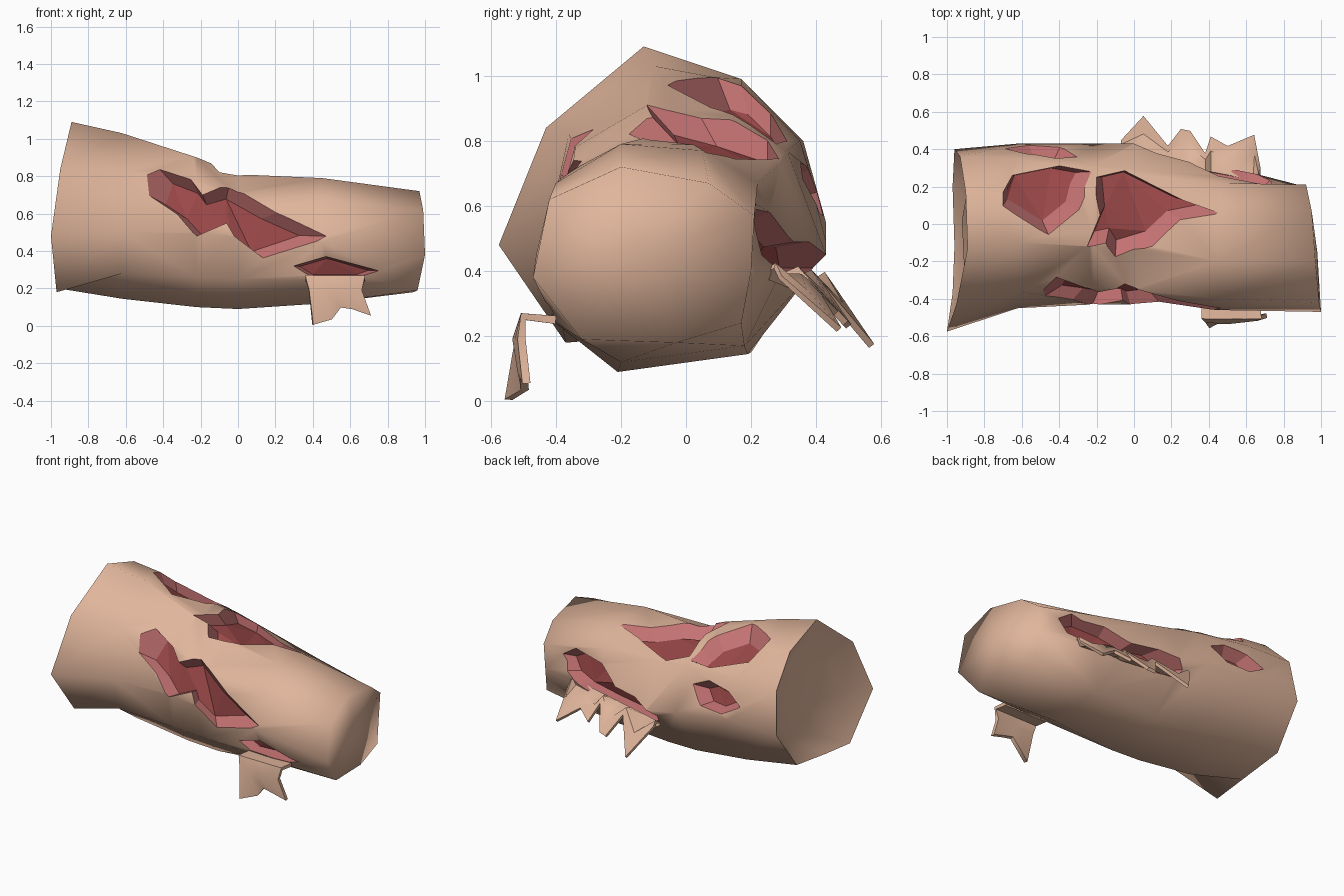
import bpy, bmesh, math
from mathutils import Vector
from mathutils.bvhtree import BVHTree

cube = bpy.data.objects.get("Cube")
if cube:
    bpy.data.objects.remove(cube, do_unlink=True)


def material(name, rgb):
    mat = bpy.data.materials.new(name)
    mat.use_nodes = True
    mat.diffuse_color = (*rgb, 1)
    mat.node_tree.nodes["Principled BSDF"].inputs["Base Color"].default_value = (*rgb, 1)
    return mat


PALETTE = [material("skin", (0.75, 0.465, 0.33)),
           material("wound_wall_pink", (0.56, 0.17, 0.17)),
           material("wound_floor_red", (0.33, 0.065, 0.065))]
SKIN, WALL, FLOOR = range(3)


def make_object(name, bm):
    bmesh.ops.recalc_face_normals(bm, faces=bm.faces)
    mesh = bpy.data.meshes.new(name)
    bm.to_mesh(mesh)
    bm.free()
    for mat in PALETTE:
        mesh.materials.append(mat)
    obj = bpy.data.objects.new(name, mesh)
    bpy.context.collection.objects.link(obj)
    return obj


def bridge(bm, a, b, closed=True):
    count = len(a)
    return [bm.faces.new((a[i], a[(i + 1) % count], b[(i + 1) % count], b[i]))
            for i in range(count if closed else count - 1)]


# Limb: nine-sided rings (y, z), starting at the top and turning to the back
sections = [
    ([-0.89, -0.9, -0.93, -0.96, -0.97, -0.96, -0.97, -1, -0.95],
     [(-0.13, 1.09), (0.17, 0.99), (0.36, 0.8), (0.4, 0.52), (0.2, 0.25),
      (-0.12, 0.2), (-0.37, 0.18), (-0.575, 0.48), (-0.43, 0.84)]),
    ([-0.62] * 9,
     [(-0.1, 1.03), (0.17, 0.96), (0.35, 0.8), (0.43, 0.55), (0.24, 0.21),
      (-0.2, 0.145), (-0.39, 0.28), (-0.45, 0.5), (-0.36, 0.82)]),
    ([-0.22] * 9,
     [(-0.12, 0.9), (0.14, 0.87), (0.31, 0.77), (0.43, 0.49), (0.2, 0.15),
      (-0.21, 0.1), (-0.38, 0.26), (-0.43, 0.5), (-0.34, 0.78)]),
    ([0] * 9,
     [(-0.12, 0.81), (0.09, 0.81), (0.29, 0.73), (0.43, 0.45), (0.19, 0.145),
      (-0.21, 0.09), (-0.38, 0.25), (-0.43, 0.48), (-0.35, 0.71)]),
    ([0.45] * 9,
     [(-0.2, 0.79), (0.05, 0.77), (0.22, 0.67), (0.32, 0.43), (0.18, 0.17),
      (-0.2, 0.12), (-0.4, 0.24), (-0.46, 0.45), (-0.4, 0.67)]),
    ([0.97, 0.95, 0.92, 0.915, 0.925, 0.94, 0.96, 1, 0.99],
     [(-0.2, 0.72), (0.07, 0.67), (0.21, 0.57), (0.2, 0.4), (0.17, 0.24),
      (-0.03, 0.18), (-0.32, 0.19), (-0.47, 0.38), (-0.42, 0.62)]),
]
bm = bmesh.new()
rings = [[bm.verts.new((x, y, z)) for x, (y, z) in zip(xs, ring)] for xs, ring in sections]
# Sunken groove inside the cut end, around a bulging middle
stump = Vector((-0.92, 0.02, 0.58))
rings.insert(0, [bm.verts.new(v.co.lerp(stump, 0.35) + Vector((0.07, 0, 0))) for v in rings[0]])
for a, b in zip(rings, rings[1:]):
    bridge(bm, a, b)
for ring, centre in ((rings[0], stump), (rings[-1], (0.98, -0.15, 0.46))):
    hub = bm.verts.new(centre)
    for i in range(len(ring)):
        bm.faces.new((ring[i], ring[i - 1], hub))
limb = make_object("limb", bm)
surface = BVHTree.FromPolygons([v.co for v in limb.data.vertices],
                               [p.vertices for p in limb.data.polygons])


def surface_point(side, u, v):
    if side == "top":
        origin, ray = Vector((u, v, 3)), Vector((0, 0, -1))
    else:
        sign = 1 if side == "back" else -1
        origin, ray = Vector((u, 3 * sign, v)), Vector((0, -sign, 0))
    return surface.ray_cast(origin, ray)[0]


def wound_cutter(name, side, push, shrink, outline):
    """Tapered plug: wide outside the skin, narrow at the wound floor."""
    rim = [surface_point(side, u, v) for u, v in outline]
    centre = sum(rim, Vector()) / len(rim)
    deep = [p.lerp(centre, shrink) + Vector(push) for p in rim]
    bm = bmesh.new()
    outer = [bm.verts.new(p - (q - p) * 0.9) for p, q in zip(rim, deep)]
    inner = [bm.verts.new(q) for q in deep]
    for face in bridge(bm, outer, inner):
        face.material_index = WALL
    lid, floor = bm.faces.new(outer), bm.faces.new(inner)
    lid.material_index, floor.material_index = WALL, FLOOR
    bmesh.ops.triangulate(bm, faces=[lid, floor])
    cutter = make_object(name, bm)
    cutter.hide_render = True
    return cutter


wounds = [
    ("front_gash", "front", (0, 0.06, -0.03), 0.25,
     [(-0.43, 0.85), (-0.25, 0.78), (-0.19, 0.7), (-0.05, 0.74), (0.2, 0.6), (0.47, 0.48),
      (0.13, 0.365), (-0.02, 0.48), (-0.06, 0.55), (-0.22, 0.48), (-0.33, 0.6), (-0.48, 0.7)]),
    ("upper_gash", "top", (-0.03, 0.02, -0.07), 0.22,
     [(-0.7, 0.17), (-0.65, 0.26), (-0.4, 0.31), (-0.23, 0.28), (-0.27, 0.2),
      (-0.3, 0.08), (-0.46, -0.05), (-0.7, 0.1)]),
    ("middle_gash", "top", (-0.02, 0.05, -0.07), 0.22,
     [(-0.2, 0.25), (-0.05, 0.285), (0.28, 0.12), (0.45, 0.06), (0.25, 0.02), (0.1, -0.12),
      (-0.1, -0.18), (-0.15, -0.1), (-0.25, -0.12), (-0.18, 0.05)]),
    ("small_back_gash", "back", (0, -0.07, -0.02), 0.4,
     [(-0.68, 0.64), (-0.58, 0.71), (-0.42, 0.73), (-0.31, 0.68), (-0.4, 0.58), (-0.56, 0.57)]),
    ("torn_back_gash", "back", (0, -0.09, -0.01), 0.2,
     [(0.8, 0.55), (0.68, 0.61), (0.45, 0.58), (0.3, 0.49), (0.12, 0.49), (-0.06, 0.41),
      (-0.05, 0.36), (0.1, 0.35), (0.35, 0.36), (0.6, 0.4), (0.74, 0.45)]),
    ("torn_front_gash", "front", (0, 0.07, 0), 0.15,
     [(0.3, 0.32), (0.47, 0.37), (0.73, 0.295), (0.66, 0.27), (0.38, 0.27)]),
]
for wound in wounds:
    cutter = wound_cutter(*wound)
    mod = limb.modifiers.new("cut", "BOOLEAN")
    mod.operation, mod.solver, mod.object = "DIFFERENCE", "EXACT", cutter
    bpy.context.view_layer.objects.active = limb
    bpy.ops.object.modifier_apply(modifier=mod.name)
    bpy.data.objects.remove(cutter, do_unlink=True)

# Smooth skin, flat wound faces, sharp wound edges and sharp rim at the cut end
bm = bmesh.new()
bm.from_mesh(limb.data)
for face in bm.faces:
    face.smooth = face.material_index == SKIN
for edge in bm.edges:
    at_rim = all(v.co.x < -0.88 for v in edge.verts) and edge.calc_face_angle(0) > 0.9
    edge.smooth = len({f.material_index for f in edge.link_faces}) == 1 and not at_rim
bm.to_mesh(limb.data)
bm.free()


def skin_flap(name, rows, thickness):
    """Torn sheet of skin through rows of points, given some thickness."""
    bm = bmesh.new()
    grid = [[bm.verts.new(p) for p in row] for row in rows]
    for a, b in zip(grid, grid[1:]):
        bridge(bm, a, b, closed=False)
    flap = make_object(name, bm)
    mod = flap.modifiers.new("thickness", "SOLIDIFY")
    mod.thickness, mod.offset = thickness, 0
    bpy.ops.object.select_all(action="DESELECT")
    flap.select_set(True)
    bpy.context.view_layer.objects.active = flap
    bpy.ops.object.modifier_apply(modifier=mod.name)
    bpy.ops.object.shade_smooth_by_angle(angle=math.radians(40))


# Two-pronged flap hanging at the front
roots = [0.36, 0.44, 0.52, 0.6, 0.68]
tips = [(0.4, -0.545, 0.005), (0.5, -0.495, 0.035), (0.55, -0.5, 0.1),
        (0.61, -0.505, 0.09), (0.71, -0.49, 0.055)]
skin_flap("front_skin_flap", [
    [(x, -0.4, 0.25) for x in roots],
    [(x, -0.5, 0.26) for x in roots],
    [(0.52 + (x - 0.52) * 0.88, -0.525 + abs(x - 0.48) * 0.1, 0.19) for x in roots],
    tips], 0.025)

# Three-spiked flap peeling off the back
tips = [(-0.07, 0.44, 0.36), (0.05, 0.57, 0.17), (0.18, 0.41, 0.36), (0.25, 0.5, 0.23),
        (0.3, 0.49, 0.24), (0.38, 0.37, 0.37), (0.41, 0.46, 0.27), (0.5, 0.41, 0.32),
        (0.64, 0.47, 0.22), (0.67, 0.29, 0.38)]
roots = [Vector((x, 0.36 - 0.2 * x, 0.36 + 0.05 * x)) for x, y, z in tips]
bends = [r.lerp(Vector(t), 0.5) + Vector((0, 0.015, 0.03)) for r, t in zip(roots, tips)]
skin_flap("back_skin_flap", [roots, bends, tips], 0.02)
